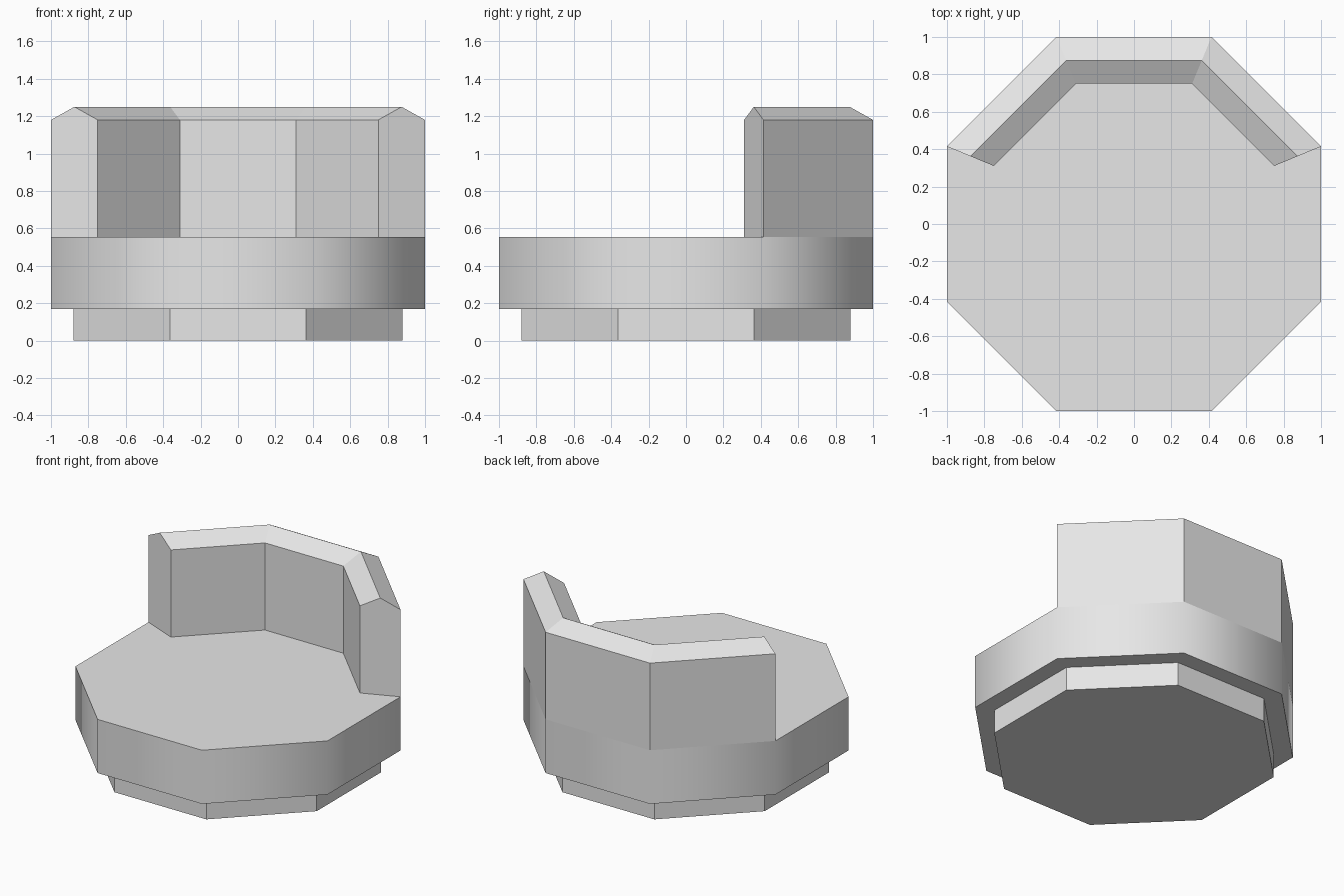
import bpy, bmesh, math

if "Cube" in bpy.data.objects:
    bpy.data.objects.remove(bpy.data.objects["Cube"])

grey = bpy.data.materials.new("light_grey")
grey.diffuse_color = (0.8, 0.8, 0.8, 1)
grey.use_nodes = True
grey.node_tree.nodes["Principled BSDF"].inputs["Base Color"].default_value = grey.diffuse_color
SIDES = 8


def ring_point(apothem, corner, z):
    """Corner of an octagon with the given flat-side distance."""
    r = apothem / math.cos(math.pi / SIDES)
    a = math.radians(22.5 + 45 * corner)
    return (r * math.cos(a), r * math.sin(a), z)


def finish(name, bm):
    bmesh.ops.recalc_face_normals(bm, faces=bm.faces)
    mesh = bpy.data.meshes.new(name)
    bm.to_mesh(mesh)
    bm.free()
    mesh.materials.append(grey)
    obj = bpy.data.objects.new(name, mesh)
    bpy.context.collection.objects.link(obj)
    return obj


def octagon_slab(name, apothem, z0, z1):
    bm = bmesh.new()
    face = bm.faces.new([bm.verts.new(ring_point(apothem, i, z0)) for i in range(SIDES)])
    top = bmesh.ops.extrude_face_region(bm, geom=[face], use_keep_orig=True)
    verts = [v for v in top["geom"] if isinstance(v, bmesh.types.BMVert)]
    bmesh.ops.translate(bm, verts=verts, vec=(0, 0, z1 - z0))
    return finish(name, bm)


# Recessed plinth, flat sided
octagon_slab("plinth", 0.88, 0.0, 0.17)

# Seat cushion, sides shaded smooth with sharp top and bottom rims
seat = octagon_slab("seat", 1.0, 0.17, 0.555)
bpy.context.view_layer.objects.active = seat
seat.select_set(True)
bpy.ops.object.shade_smooth_by_angle(angle=math.radians(50))

# Backrest: peaked profile swept round three sides of the octagon
profile = [(1.0, 0.555), (1.0, 1.18), (0.875, 1.25), (0.75, 1.18), (0.75, 0.555)]
bm = bmesh.new()
sections = [[bm.verts.new(ring_point(a, c, z)) for a, z in profile] for c in range(4)]
n = len(profile)
for s, t in zip(sections, sections[1:]):
    for i in range(n):
        j = (i + 1) % n
        bm.faces.new((s[i], s[j], t[j], t[i]))
bm.faces.new(sections[0])
bm.faces.new(sections[-1])
finish("backrest", bm)
